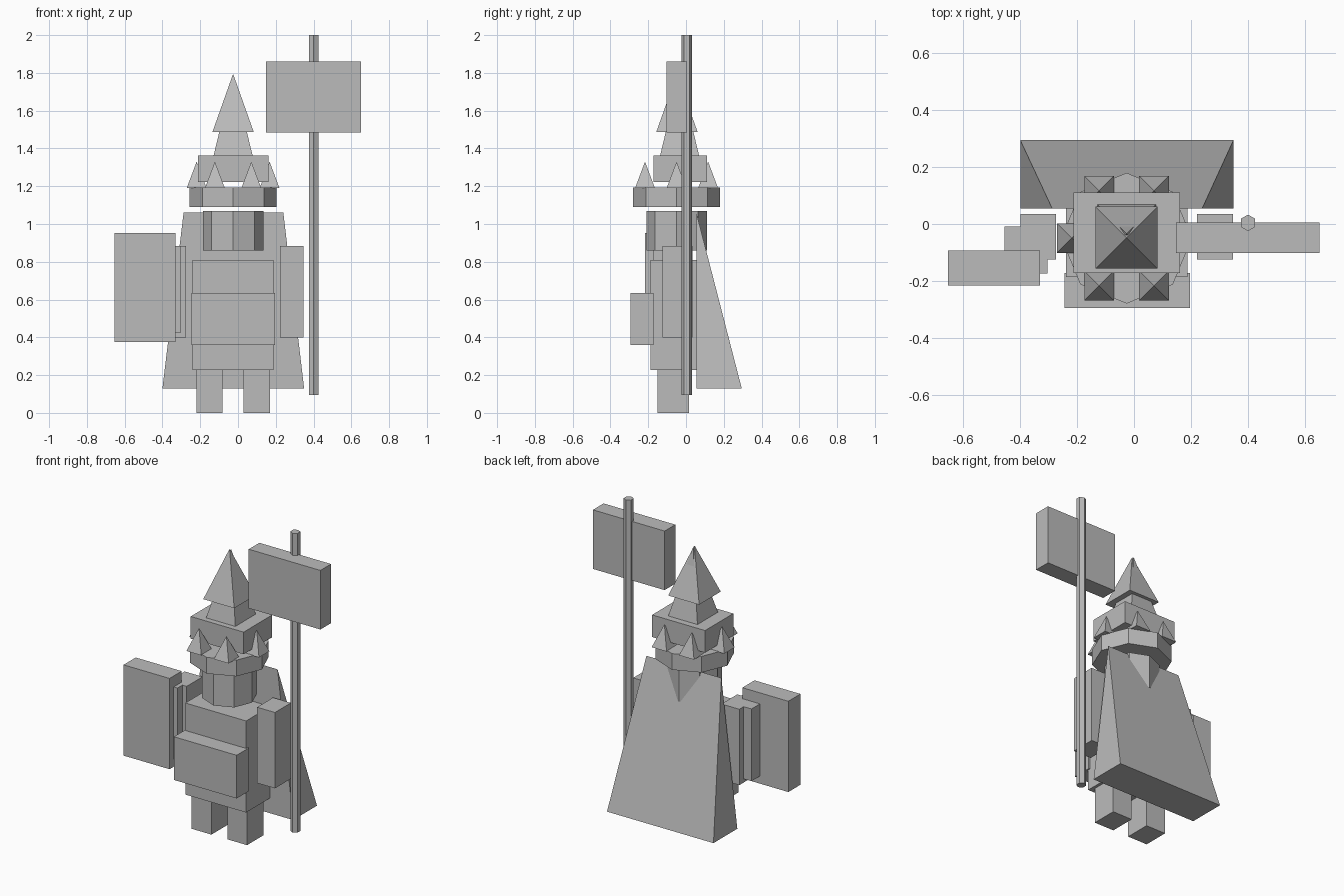
import bpy
import bmesh
import math

if "Cube" in bpy.data.objects:
    bpy.data.objects.remove(bpy.data.objects["Cube"])

grey = bpy.data.materials.new("plain grey")
grey.diffuse_color = (0.5, 0.5, 0.5, 1)
grey.use_nodes = True
grey.node_tree.nodes["Principled BSDF"].inputs["Base Color"].default_value = grey.diffuse_color

CX, CY = -0.026, -0.05   # axis of the body and head


def finish(name, bm):
    bmesh.ops.recalc_face_normals(bm, faces=bm.faces)
    mesh = bpy.data.meshes.new(name)
    bm.to_mesh(mesh)
    bm.free()
    mesh.materials.append(grey)
    obj = bpy.data.objects.new(name, mesh)
    bpy.context.collection.objects.link(obj)
    return obj


def box(name, x, y, z):
    bm = bmesh.new()
    bmesh.ops.create_cube(bm, size=1)
    for v in bm.verts:
        for i, (lo, hi) in enumerate((x, y, z)):
            v.co[i] = hi if v.co[i] > 0 else lo
    return finish(name, bm)


def prism(name, sides, r, x, y, z0, z1, turn=0.0, tip=None):
    """Upright prism, or a pyramid when tip is 0."""
    bm = bmesh.new()
    rings = []
    for z in ((z0,) if tip == 0 else (z0, z1)):
        rings.append([bm.verts.new((x + r * math.cos(turn + i * math.tau / sides),
                                    y + r * math.sin(turn + i * math.tau / sides), z))
                      for i in range(sides)])
    bm.faces.new(rings[0])
    if tip == 0:
        apex = bm.verts.new((x, y, z1))
    else:
        bm.faces.new(rings[1])
    for i in range(sides):
        j = (i + 1) % sides
        a, b = rings[0][i], rings[0][j]
        bm.faces.new((a, b, apex) if tip == 0 else (a, b, rings[1][j], rings[1][i]))
    return finish(name, bm)


def pyramid(name, half, x, y, z0, z1):
    return prism(name, 4, half * math.sqrt(2), x, y, z0, z1, math.pi / 4, 0)


# Legs and arms, mirrored about the body axis
for side, s in (("left", -1), ("right", 1)):
    box(side + "_leg", sorted((CX + s * 0.056, CX + s * 0.195)), (-0.15, 0.015), (0, 0.23))
    box(side + "_arm", sorted((CX + s * 0.248, CX + s * 0.374)), (-0.125, 0.035), (0.40, 0.883))

# Body
box("torso", (-0.24, 0.188), (-0.187, 0.055), (0.227, 0.81))
box("belly_plate", (-0.245, 0.197), (-0.295, -0.172), (0.36, 0.635))

# Head and crown
prism("head", 8, 0.16, CX, CY, 0.86, 1.07)
prism("crown_band", 8, 0.23, CX, CY, 1.09, 1.193)
for i in range(6):
    a = i * math.pi / 3
    pyramid("crown_spike", 0.0525, CX + 0.193 * math.cos(a), CY + 0.193 * math.sin(a), 1.19, 1.33)

# Hat
box("hat_block", (-0.212, 0.161), (-0.173, 0.111), (1.222, 1.363))
pyramid("hat_lower_spire", 0.103, CX, -0.034, 1.363, 1.79)
pyramid("hat_upper_spire", 0.109, CX, -0.048, 1.488, 1.795)

# Cape: a wedge leaning back from a top edge
bm = bmesh.new()
pts = [(-0.40, 0.055, 0.13), (0.35, 0.055, 0.13), (0.35, 0.295, 0.13),
       (-0.40, 0.295, 0.13), (-0.288, 0.055, 1.06), (0.24, 0.055, 1.06)]
vs = [bm.verts.new(p) for p in pts]
for f in ((0, 1, 2, 3), (0, 1, 5, 4), (3, 2, 5, 4), (0, 3, 4), (1, 2, 5)):
    bm.faces.new([vs[i] for i in f])
finish("cape", bm)

# Shield and its grip
box("shield", (-0.655, -0.331), (-0.216, -0.094), (0.375, 0.953))
box("shield_grip", (-0.455, -0.304), (-0.174, -0.009), (0.423, 0.883))

# Banner
prism("banner_pole", 6, 0.029, 0.401, 0.004, 0.095, 2.0, math.pi / 2)
box("banner", (0.147, 0.652), (-0.102, 0.005), (1.484, 1.86))
